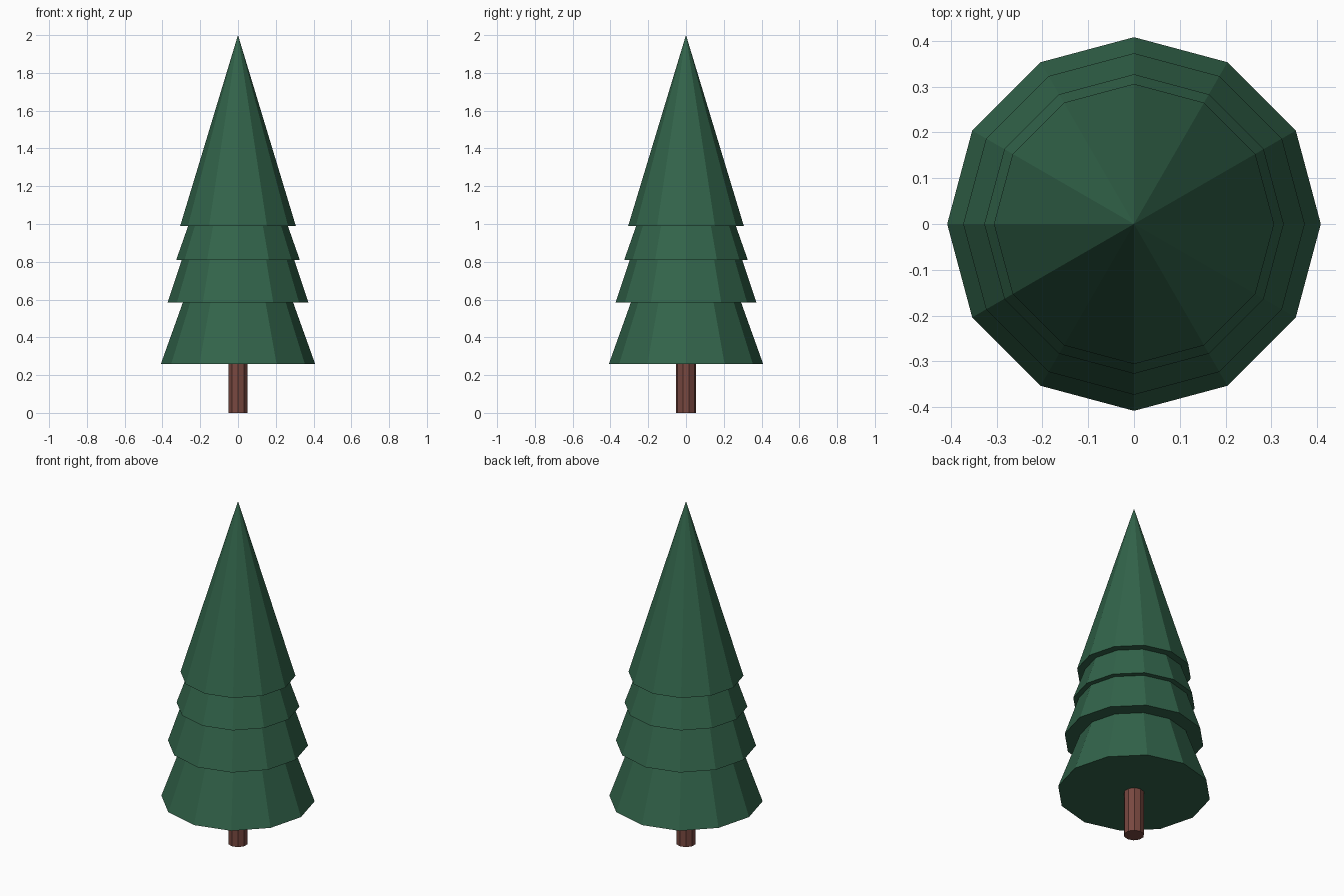
import bpy

if "Cube" in bpy.data.objects:
    bpy.data.objects.remove(bpy.data.objects["Cube"])


def material(name, color):
    mat = bpy.data.materials.new(name)
    mat.diffuse_color = (*color, 1.0)
    mat.use_nodes = True
    mat.node_tree.nodes["Principled BSDF"].inputs["Base Color"].default_value = mat.diffuse_color
    return mat


needle_green = material("needle_green", (0.032, 0.127, 0.069))
bark_brown = material("bark_brown", (0.188, 0.065, 0.051))


def cone(name, sides, radius, bottom, top, mat, top_radius=0.0):
    bpy.ops.mesh.primitive_cone_add(
        vertices=sides, radius1=radius, radius2=top_radius,
        depth=top - bottom, location=(0, 0, (bottom + top) / 2))
    obj = bpy.context.object
    obj.name = name
    obj.data.materials.append(mat)
    return obj


# Trunk, its top end sunk into the lowest branches
cone("trunk", 10, 0.054, 0.0, 0.35, bark_brown, top_radius=0.054)

# Branch tiers from the bottom up: radius, bottom height, tip height
tiers = [
    (0.408, 0.26, 1.40),
    (0.373, 0.585, 1.70),
    (0.327, 0.81, 1.74),
    (0.306, 0.99, 2.00),
]
for i, (radius, bottom, tip) in enumerate(tiers, 1):
    cone(f"branch_tier_{i}", 12, radius, bottom, tip, needle_green)
